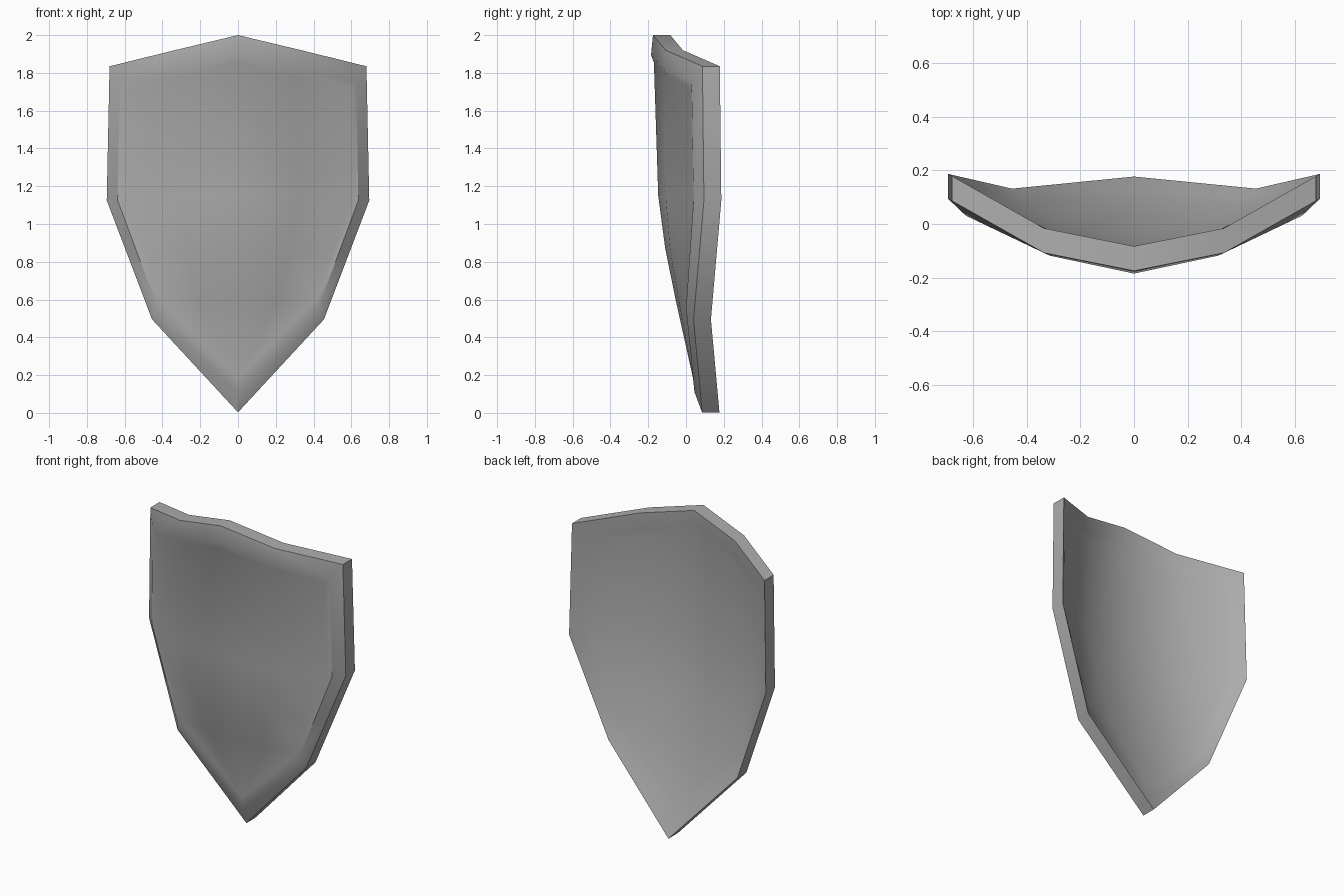
import bpy, bmesh, math
from mathutils import Vector

cube = bpy.data.objects.get("Cube")
if cube:
    bpy.data.objects.remove(cube)

# One plain steel colour
steel = bpy.data.materials.new("steel_grey")
steel.use_nodes = True
colour = (0.42, 0.42, 0.42, 1)
steel.diffuse_color = colour
steel.node_tree.nodes["Principled BSDF"].inputs["Base Color"].default_value = colour

# Half outlines of the front, from top centre round the left side to the tip
OUTER = [(0, -.175, 2), (.335, -.108, 1.92), (.68, .087, 1.835),
         (.695, .095, 1.125), (.455, .04, .495), (0, .085, .003)]
RIM = [(0, -.185, 1.895), (.315, -.118, 1.82), (.625, .03, 1.75),
       (.637, .04, 1.125), (.425, 0, .555), (0, .045, .11)]
PANEL = [(0, -.17, 1.855), (.3, -.103, 1.785), (.6, .028, 1.715),
         (.607, .035, 1.125), (.405, .005, .59), (0, .037, .185)]
# Bulging panel interior: centre ridge and halfway column
CENTRE = [(0, -.147, 1.15), (0, -.11, .87), (0, -.053, .59)]
MIDDLE = [(.31, -.107, 1.14), (.27, -.085, .87), (.205, -.038, .59)]


def outline(points):
    """Add one point between the side and the knee."""
    pts = [Vector(p) for p in points]
    pts.insert(4, pts[3].lerp(pts[4], .47))
    return pts


def shift(points, depth):
    return [Vector(p) + Vector((0, depth, 0)) for p in points]


bm = bmesh.new()


def strip(a, b, side):
    """Bridge two point rows, dropping repeated points."""
    for i in range(len(a) - 1):
        corners = []
        for p in (a[i], a[i + 1], b[i + 1], b[i]):
            if p not in corners:
                corners.append(p)
        bm.faces.new([bm.verts.new((p.x * side, p.y, p.z)) for p in corners])


outer, rim, panel = map(outline, (OUTER, RIM, PANEL))
for side in (1, -1):
    # Front face, then back face
    for d_outer, d_rim, d_panel in ((0, 0, 0), (.092, .095, .072)):
        o, r, p = shift(outer, d_outer), shift(rim, d_rim), shift(panel, d_panel)
        strip(o, r, side)
        strip(r, p, side)
        centre = [p[0]] + shift(CENTRE, d_panel) + [p[6]]
        middle = [p[1]] + shift(MIDDLE, d_panel) + [p[6]]
        strip(centre, middle, side)
        strip(middle, p[2:], side)
    # Edge wall
    strip(outer, shift(outer, .092), side)

bmesh.ops.remove_doubles(bm, verts=bm.verts[:], dist=.0005)
bmesh.ops.recalc_face_normals(bm, faces=bm.faces[:])
mesh = bpy.data.meshes.new("shield_body")
bm.to_mesh(mesh)
bm.free()
mesh.materials.append(steel)

shield = bpy.data.objects.new("shield_body", mesh)
bpy.context.collection.objects.link(shield)
bpy.context.view_layer.objects.active = shield
shield.select_set(True)
bpy.ops.object.shade_smooth_by_angle(angle=math.radians(35))
